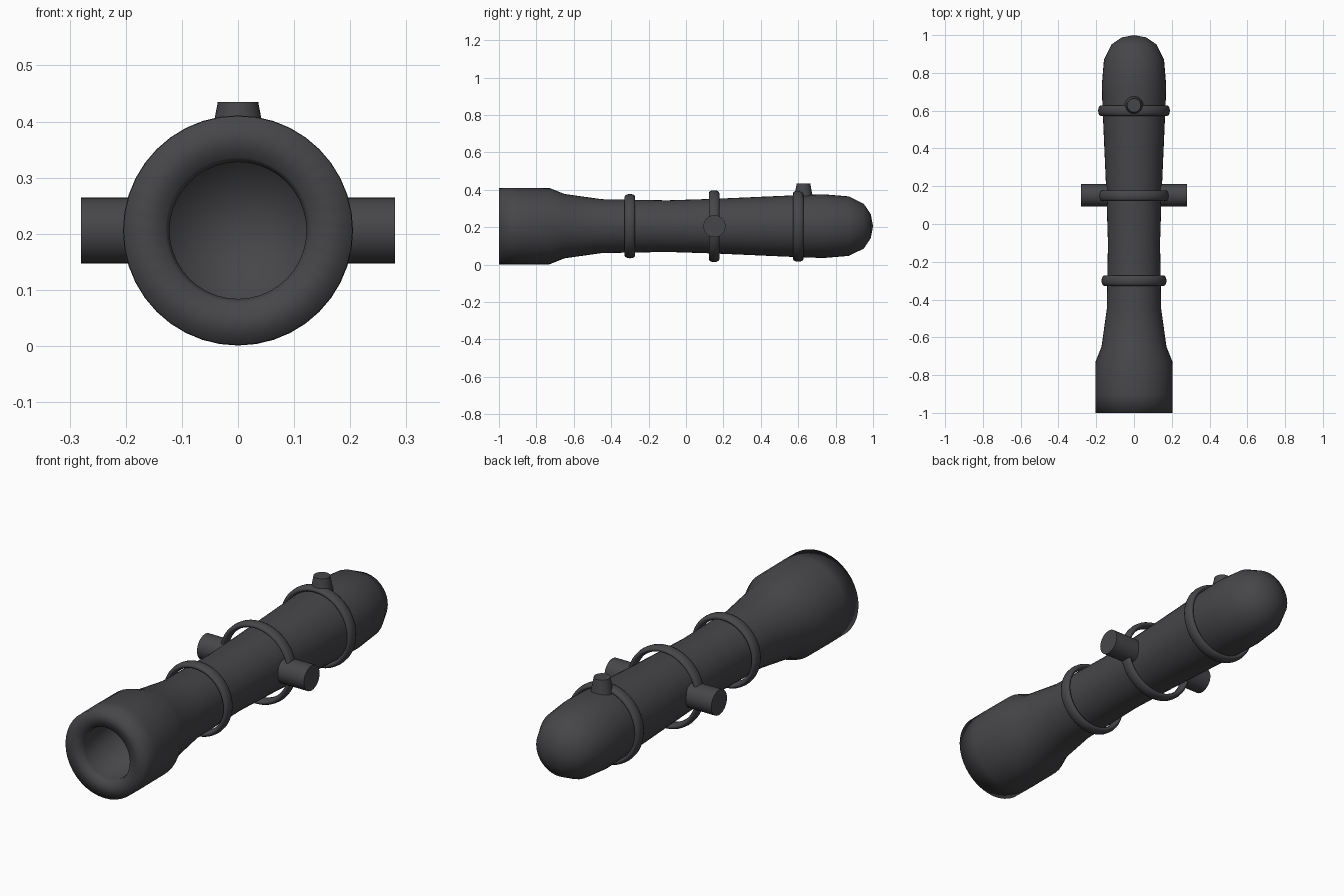
import bpy, bmesh, math
from mathutils import Matrix, Vector

cube = bpy.data.objects.get("Cube")
if cube:
    bpy.data.objects.remove(cube, do_unlink=True)

AXIS_Z = 0.206

iron = bpy.data.materials.new("dark iron")
iron.use_nodes = True
colour = (0.062, 0.061, 0.067, 1)
iron.diffuse_color = colour
iron.node_tree.nodes["Principled BSDF"].inputs["Base Color"].default_value = colour


def finish(name, bm, angle=None):
    """Turn a bmesh into a smooth-shaded iron object."""
    bmesh.ops.recalc_face_normals(bm, faces=bm.faces)
    mesh = bpy.data.meshes.new(name)
    bm.to_mesh(mesh)
    bm.free()
    mesh.materials.append(iron)
    obj = bpy.data.objects.new(name, mesh)
    bpy.context.collection.objects.link(obj)
    mesh.shade_smooth()
    if angle:
        mesh.set_sharp_from_angle(angle=math.radians(angle))
    return obj


def lathe(name, profile, steps, closed=False, angle=None):
    """Spin (y, radius) points around the gun's long axis."""
    bm = bmesh.new()
    verts = [bm.verts.new((r, y, AXIS_Z)) for y, r in profile]
    pairs = list(zip(verts, verts[1:]))
    if closed:
        pairs.append((verts[-1], verts[0]))
    edges = [bm.edges.new(p) for p in pairs]
    bmesh.ops.spin(bm, geom=verts + edges, cent=(0, 0, AXIS_Z), axis=(0, 1, 0),
                   angle=math.tau, steps=steps)
    bmesh.ops.remove_doubles(bm, verts=bm.verts, dist=0.0001)
    return finish(name, bm, angle)


def peg(name, centre, r1, r2, depth, rotation=Matrix()):
    """Capped cone or cylinder with crisp rims."""
    bm = bmesh.new()
    bmesh.ops.create_cone(bm, cap_ends=True, segments=32, radius1=r1, radius2=r2,
                          depth=depth, matrix=Matrix.Translation(Vector(centre)) @ rotation)
    return finish(name, bm, 40)


# Barrel: bore floor, bore wall, flared muzzle, waist, swollen rounded breech
lathe("barrel", [
    (-0.72, 0), (-0.72, 0.122), (-0.97, 0.122), (-0.995, 0.13), (-1, 0.204),
    (-0.9, 0.205), (-0.73, 0.204), (-0.65, 0.172), (-0.45, 0.144), (-0.1, 0.138),
    (0.15, 0.146), (0.4, 0.157), (0.65, 0.168), (0.74, 0.17), (0.87, 0.159),
    (0.95, 0.12), (0.988, 0.064), (1, 0)], 40)

# Bands: flattened oval section, wider along the barrel than it is thick
for name, y, outer in (("front_band", -0.3, 0.172),
                       ("middle_band", 0.15, 0.192),
                       ("rear_band", 0.6, 0.19)):
    thick, half_width = 0.014, 0.028
    section = [(y + half_width * math.cos(a), outer - thick + thick * math.sin(a))
               for a in (math.tau * i / 12 for i in range(12))]
    lathe(name, section, 48, closed=True)

# Side pivots
turn = Matrix.Rotation(math.pi / 2, 4, 'Y')
for name, side in (("left_trunnion", 1), ("right_trunnion", -1)):
    peg(name, (side * 0.21, 0.152, AXIS_Z), 0.059, 0.059, 0.14, turn)

# Vent knob on the breech
peg("vent_knob", (0, 0.628, 0.393), 0.052, 0.036, 0.084)
